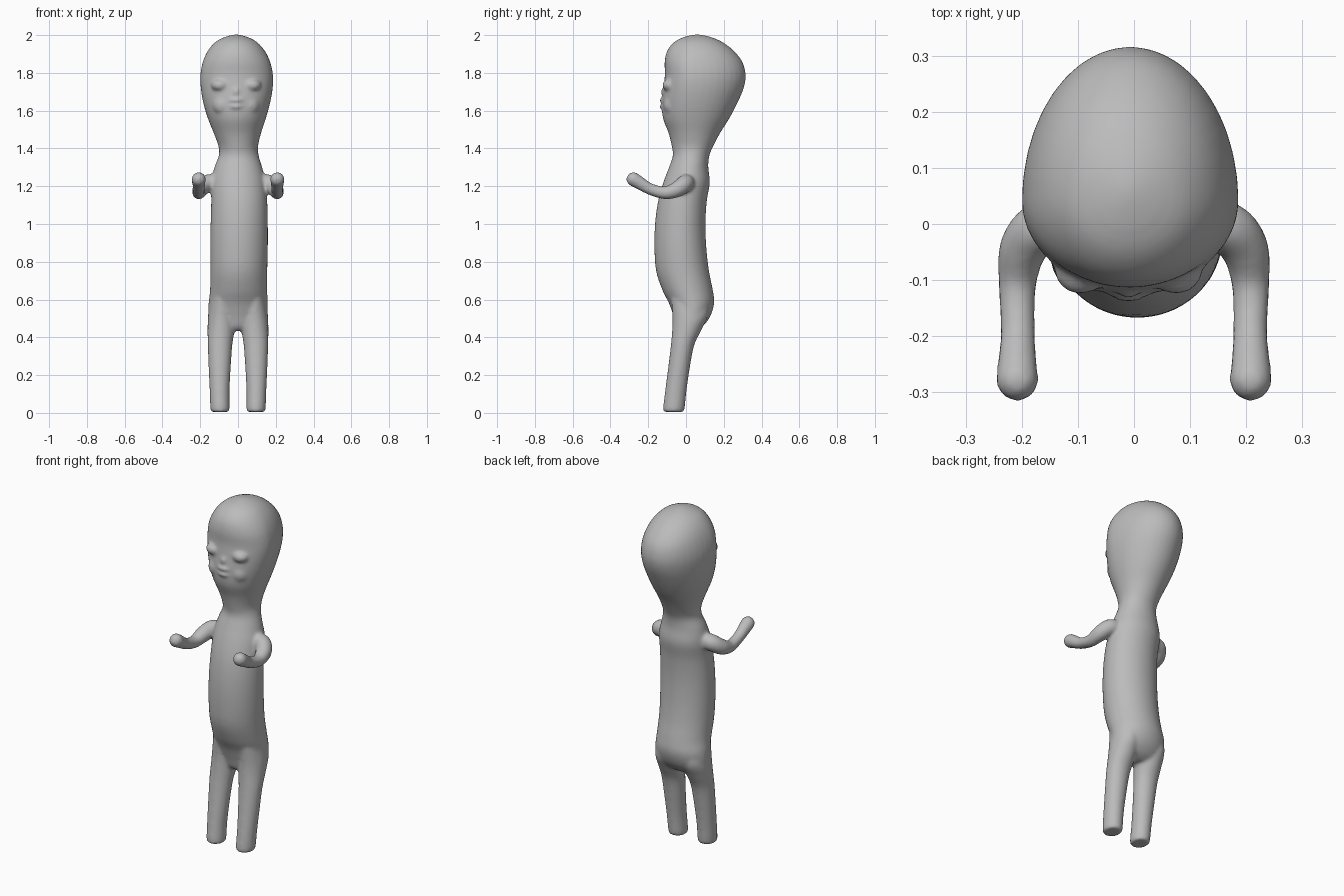
import bpy, bmesh, math
from mathutils import Vector, Matrix

skin = bpy.data.materials.new("grey skin")
skin.diffuse_color = (0.5, 0.5, 0.5, 1)
bm = bmesh.new()


def spline(rows, steps=4):
    """Smoothly interpolate rows of numbers (Catmull-Rom)."""
    p = [rows[0]] + list(rows) + [rows[-1]]
    out = []
    for i in range(1, len(p) - 2):
        for s in range(steps):
            t = s / steps
            out.append([0.5 * (2 * b + (c - a) * t + (2 * a - 5 * b + 4 * c - d) * t * t
                        + (3 * b - a - 3 * c + d) * t ** 3)
                        for a, b, c, d in zip(p[i - 1], p[i], p[i + 1], p[i + 2])])
    return out + [list(rows[-1])]


def skin_rings(rings):
    """Close a stack of point rings into a solid."""
    loops = [[bm.verts.new(v) for v in r] for r in rings]
    n = len(loops[0])
    faces = [bm.faces.new((a[i], a[(i + 1) % n], b[(i + 1) % n], b[i]))
             for a, b in zip(loops, loops[1:]) for i in range(n)]
    faces += [bm.faces.new(loops[0][::-1]), bm.faces.new(loops[-1])]
    bmesh.ops.recalc_face_normals(bm, faces=faces)


def stack(rows, n=40):
    """Rows: z, left x, right x, front y, back y, y of the widest point."""
    rings = []
    for z, l, r, f, b, w in spline(rows):
        ring = []
        for i in range(n):
            a = math.tau * i / n
            c, s = math.cos(a), math.sin(a)
            ring.append(((l + r) / 2 + (r - l) / 2 * c, w + s * ((b - w) if s > 0 else (w - f)), z))
        rings.append(ring)
    skin_rings(rings)


def ball(loc, size):
    m = Matrix.Translation(loc) @ Matrix.Diagonal((*size, 1))
    bmesh.ops.create_icosphere(bm, subdivisions=3, radius=1, matrix=m)


def tube(rows, n=20):
    """Rows: x, y, z, radius; rounded at both ends."""
    pts = spline(rows)
    rings = []
    for i, (x, y, z, r) in enumerate(pts):
        d = Vector(pts[min(i + 1, len(pts) - 1)][:3]) - Vector(pts[max(i - 1, 0)][:3])
        d.normalize()
        u = d.cross(Vector((0, 0, 1))).normalized()
        v = d.cross(u)
        rings.append([Vector((x, y, z)) + r * (u * math.cos(math.tau * k / n) + v * math.sin(math.tau * k / n))
                      for k in range(n)])
    skin_rings(rings)
    for x, y, z, r in (rows[0], rows[-1]):
        ball((x, y, z), (r, r, r))


# torso, neck and egg-shaped head
stack([
    (0.435, -0.08, 0.08, -0.03, 0.05, 0.01),
    (0.46, -0.135, 0.135, -0.05, 0.09, 0.02),
    (0.51, -0.157, 0.157, -0.065, 0.128, 0.03),
    (0.58, -0.156, 0.157, -0.09, 0.149, 0.03),
    (0.65, -0.148, 0.155, -0.125, 0.142, 0.01),
    (0.75, -0.147, 0.155, -0.158, 0.122, -0.01),
    (0.87, -0.147, 0.158, -0.167, 0.108, -0.02),
    (1.00, -0.145, 0.158, -0.164, 0.103, -0.02),
    (1.12, -0.142, 0.155, -0.148, 0.110, -0.01),
    (1.22, -0.142, 0.148, -0.120, 0.126, 0.01),
    (1.30, -0.125, 0.128, -0.090, 0.118, 0.02),
    (1.36, -0.102, 0.110, -0.070, 0.123, 0.03),
    (1.41, -0.103, 0.106, -0.075, 0.143, 0.04),
    (1.48, -0.128, 0.122, -0.092, 0.180, 0.04),
    (1.56, -0.160, 0.148, -0.122, 0.230, 0.04),
    (1.64, -0.184, 0.170, -0.128, 0.272, 0.04),
    (1.72, -0.197, 0.184, -0.120, 0.306, 0.04),
    (1.79, -0.199, 0.185, -0.112, 0.316, 0.04),
    (1.86, -0.186, 0.170, -0.113, 0.298, 0.04),
    (1.92, -0.158, 0.140, -0.098, 0.250, 0.05),
    (1.965, -0.118, 0.098, -0.060, 0.190, 0.05),
    (1.99, -0.070, 0.050, -0.010, 0.130, 0.06),
    (2.003, -0.02, 0.0, 0.045, 0.075, 0.06),
])

for s in (-1, 1):
    # legs, flat at the foot
    stack([(z, *sorted((s * i, s * o)), f, b, (f + b) / 2) for z, i, o, f, b in (
        (0.005, 0.052, 0.138, -0.110, -0.020),
        (0.02, 0.045, 0.146, -0.121, -0.008),
        (0.12, 0.045, 0.150, -0.110, 0.003),
        (0.25, 0.038, 0.156, -0.093, 0.022),
        (0.36, 0.030, 0.160, -0.080, 0.044),
        (0.44, 0.018, 0.161, -0.073, 0.082),
        (0.52, 0.015, 0.158, -0.072, 0.118),
        (0.62, 0.030, 0.140, -0.080, 0.110))])
    # arms bent forward with round hands
    tube([(s * 0.11, 0.0, 1.22, 0.045),
          (s * 0.165, -0.005, 1.215, 0.046),
          (s * 0.198, -0.045, 1.185, 0.043),
          (s * 0.208, -0.11, 1.165, 0.034),
          (s * 0.207, -0.19, 1.185, 0.031),
          (s * 0.208, -0.245, 1.217, 0.035),
          (s * 0.208, -0.278, 1.237, 0.038)])
    # closed eyes and cheeks
    ball((s * 0.085 - 0.01, -0.080, 1.735), (0.048, 0.046, 0.034))
    ball((s * 0.065 - 0.01, -0.070, 1.63), (0.06, 0.050, 0.06))

# nose and lips
ball((-0.01, -0.100, 1.70), (0.022, 0.035, 0.028))
for z in (1.655, 1.622):
    ball((-0.01, -0.105, z), (0.045, 0.036, 0.017))

mesh = bpy.data.meshes.new("body")
bm.to_mesh(mesh)
bm.free()
body = bpy.data.objects.new("body", mesh)
bpy.context.collection.objects.link(body)
mesh.materials.append(skin)

# fuse the parts into one soft skin
fuse = body.modifiers.new("fuse", 'REMESH')
fuse.mode = 'VOXEL'
fuse.voxel_size = 0.009
fuse.use_smooth_shade = True
soft = body.modifiers.new("soften", 'SMOOTH')
soft.factor = 0.5
soft.iterations = 6
